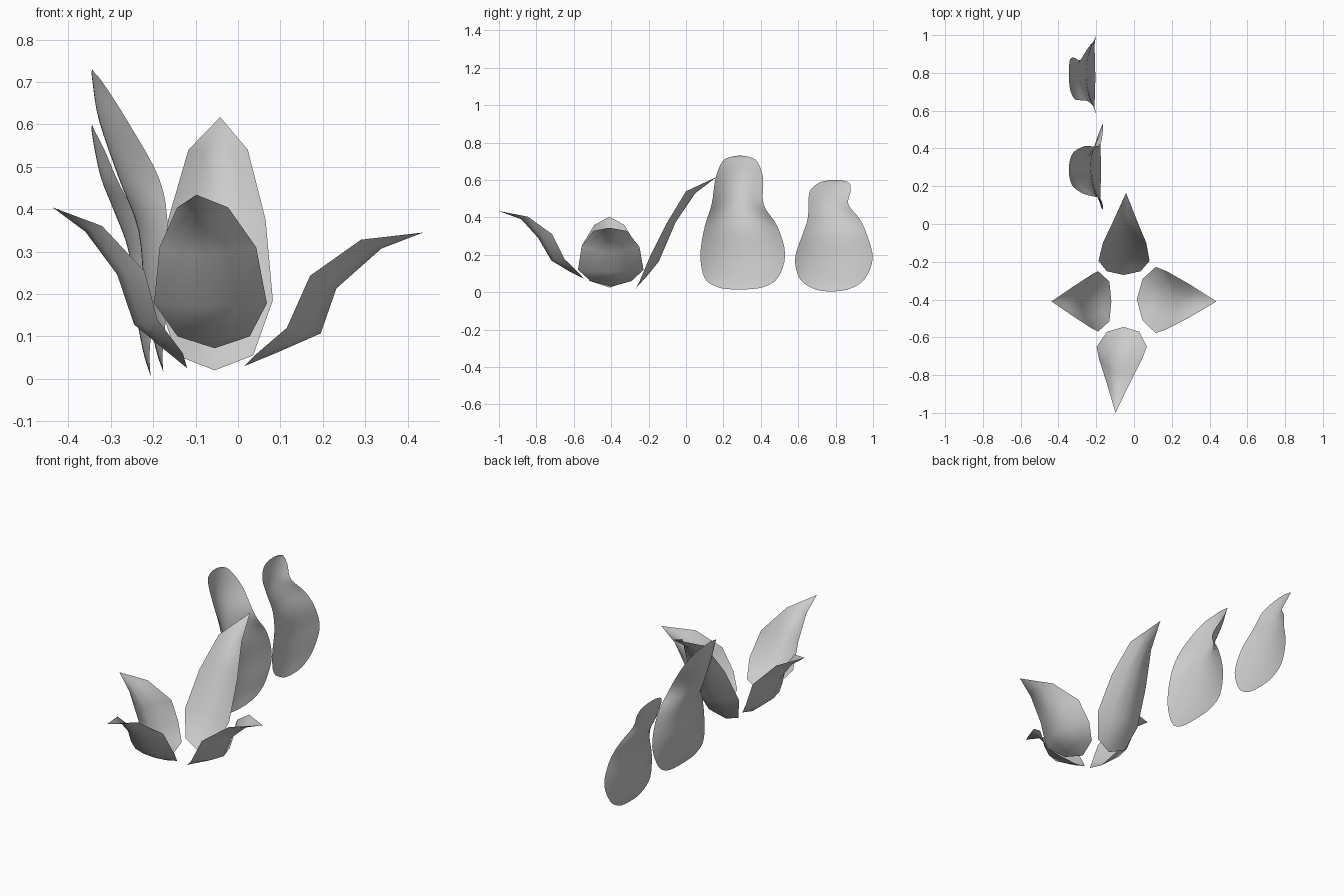
import bpy
from mathutils import Vector


def make_object(name, verts, faces):
    mesh = bpy.data.meshes.new(name)
    mesh.from_pydata(verts, [], faces)
    mesh.validate()
    obj = bpy.data.objects.new(name, mesh)
    bpy.context.collection.objects.link(obj)
    for p in mesh.polygons:
        p.use_smooth = True
    return obj


# Low-poly petal: base and tip points joined by cupped five-point rows.
# Each row: rim distance, rim height, half width, midrib distance, midrib height
def petal(name, base, tip, rows, out, skew=0.0):
    out = Vector(out)
    side = Vector((-out.y, out.x, 0))
    up = Vector((0, 0, 1))
    b, t = Vector(base), Vector(tip)
    verts = [b, t]
    for rim_d, rim_z, hw, mid_d, mid_z in rows:
        for s, k in ((-1, 0), (-0.5, 0.7), (0, 1), (0.5, 0.7), (1, 0)):
            d = rim_d + (mid_d - rim_d) * k
            z = rim_z + (mid_z - rim_z) * k
            centre = (b + (t - b) * (d / (t - b).dot(out))).dot(side)
            verts.append(out * (b.dot(out) + d) + side * (centre + s * hw) + up * z)
    faces = []
    n = len(rows)
    for c in range(4):
        faces.append((0, 2 + c + 1, 2 + c))
        for r in range(n - 1):
            i = 2 + r * 5 + c
            faces.append((i, i + 1, i + 6, i + 5))
        i = 2 + (n - 1) * 5 + c
        faces.append((i, i + 1, 1))
    return make_object(name, verts, faces)


petal("petal_right", (0.015, -0.40, 0.03), (0.437, -0.41, 0.345), [
    (0.03, 0.06, 0.11, 0.08, 0.063), (0.10, 0.12, 0.175, 0.18, 0.107),
    (0.155, 0.243, 0.155, 0.217, 0.213), (0.275, 0.328, 0.09, 0.323, 0.307)], (1, 0, 0))
petal("petal_left", (-0.12, -0.41, 0.025), (-0.437, -0.41, 0.404), [
    (0.01, 0.06, 0.105, 0.055, 0.07), (0.07, 0.14, 0.16, 0.125, 0.128),
    (0.10, 0.253, 0.145, 0.165, 0.246), (0.20, 0.36, 0.08, 0.24, 0.347)], (-1, 0, 0))
petal("petal_front", (-0.055, -0.545, 0.072), (-0.098, -1.0, 0.434), [
    (0.025, 0.10, 0.085, 0.085, 0.115), (0.105, 0.178, 0.133, 0.175, 0.17),
    (0.17, 0.31, 0.114, 0.245, 0.29), (0.30, 0.404, 0.06, 0.335, 0.39)], (0, -1, 0))
petal("petal_back", (-0.055, -0.27, 0.02), (-0.042, 0.165, 0.617), [
    (0.02, 0.055, 0.09, 0.06, 0.085), (0.075, 0.185, 0.135, 0.125, 0.165),
    (0.17, 0.375, 0.115, 0.215, 0.375), (0.27, 0.54, 0.07, 0.32, 0.53)], (0, 1, 0))


# Smooth interpolation through profile rows
def spline(rows, steps):
    result = []
    for i in range(len(rows) - 1):
        p = [rows[max(0, min(len(rows) - 1, i + k))] for k in (-1, 0, 1, 2)]
        for j in range(steps):
            t = j / steps
            result.append([0.5 * (2 * b + (c - a) * t + (2 * a - 5 * b + 4 * c - d) * t * t
                                  + (3 * b - a - 3 * c + d) * t ** 3)
                           for a, b, c, d in zip(*p)])
    result.append(list(rows[-1]))
    return result


# Pear-shaped cupped leaf; row: height, near y, far y, centre x, edge x
def leaf(name, rows, cols=16):
    verts, faces = [], []
    rings = spline(rows, 4)
    for z, y0, y1, xc, xe in rings:
        for c in range(cols + 1):
            s = 2 * c / cols - 1
            verts.append((xc + (xe - xc) * s * s, y0 + (y1 - y0) * (s + 1) / 2, z))
    w = cols + 1
    for r in range(len(rings) - 1):
        for c in range(cols):
            i = r * w + c
            faces.append((i, i + 1, i + w + 1, i + w))
    return make_object(name, verts, faces)


leaf("leaf_tall", [
    (0.015, 0.25, 0.32, -0.175, -0.175), (0.027, 0.17, 0.41, -0.18, -0.177),
    (0.075, 0.10, 0.49, -0.195, -0.177), (0.20, 0.077, 0.53, -0.22, -0.165),
    (0.35, 0.10, 0.49, -0.235, -0.165), (0.47, 0.137, 0.415, -0.28, -0.185),
    (0.61, 0.158, 0.412, -0.328, -0.262), (0.70, 0.195, 0.38, -0.343, -0.32),
    (0.724, 0.24, 0.335, -0.345, -0.34), (0.73, 0.275, 0.30, -0.343, -0.343)])
leaf("leaf_short", [
    (0.005, 0.75, 0.80, -0.205, -0.205), (0.018, 0.685, 0.875, -0.21, -0.207),
    (0.07, 0.61, 0.955, -0.225, -0.208), (0.18, 0.583, 0.998, -0.245, -0.2),
    (0.30, 0.62, 0.97, -0.258, -0.212), (0.39, 0.65, 0.93, -0.29, -0.245),
    (0.47, 0.655, 0.868, -0.322, -0.285), (0.54, 0.662, 0.88, -0.338, -0.315),
    (0.585, 0.71, 0.873, -0.345, -0.338), (0.60, 0.77, 0.82, -0.344, -0.344)])
